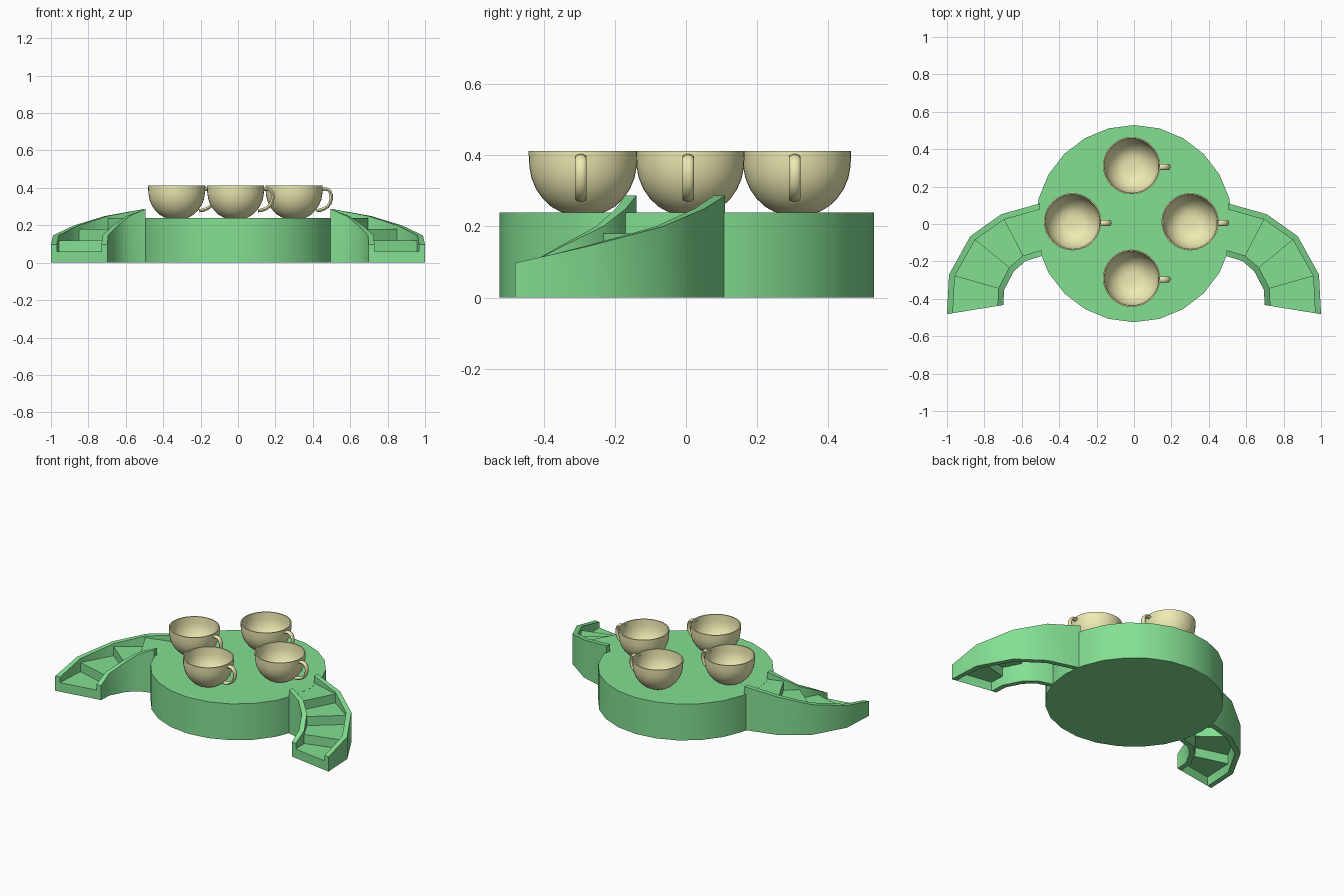
import bpy, bmesh, math
from mathutils import Vector

if "Cube" in bpy.data.objects:
    bpy.data.objects.remove(bpy.data.objects["Cube"])


def material(name, color):
    m = bpy.data.materials.new(name)
    m.diffuse_color = (*color, 1)
    m.use_nodes = True
    m.node_tree.nodes["Principled BSDF"].inputs["Base Color"].default_value = m.diffuse_color
    return m


GREEN = material("green", (0.23, 0.74, 0.29))
CREAM = material("cream", (0.86, 0.83, 0.45))


def finish(bm, name, mat, angle=30):
    bmesh.ops.recalc_face_normals(bm, faces=bm.faces)
    me = bpy.data.meshes.new(name)
    bm.to_mesh(me)
    bm.free()
    ob = bpy.data.objects.new(name, me)
    bpy.context.collection.objects.link(ob)
    me.materials.append(mat)
    bpy.ops.object.select_all(action='DESELECT')
    ob.select_set(True)
    bpy.context.view_layer.objects.active = ob
    bpy.ops.object.shade_smooth_by_angle(angle=math.radians(angle))
    return ob


def loft(bm, rings, closed_ring=True, caps=True):
    vs = [[bm.verts.new(p) for p in r] for r in rings]
    n = len(vs[0])
    for a, b in zip(vs, vs[1:]):
        for i in range(n if closed_ring else n - 1):
            j = (i + 1) % n
            bm.faces.new((a[i], a[j], b[j], b[i]))
    if caps:
        bm.faces.new(vs[0])
        bm.faces.new(vs[-1])


# Round platform
bm = bmesh.new()
bmesh.ops.create_cone(bm, cap_ends=True, segments=24, radius1=0.527, radius2=0.527, depth=0.24)
bmesh.ops.translate(bm, verts=bm.verts, vec=(0, 0.002, 0.12))
finish(bm, "platform", GREEN)

# Curved stairs: plan stations from the foot up to the platform
OUTER = [(1, -0.482), (0.989, -0.27), (0.875, -0.065), (0.71, 0.052), (0.503, 0.11)]
INNER = [(0.698, -0.433), (0.695, -0.353), (0.643, -0.253), (0.58, -0.198), (0.495, -0.172)]
RAIL = [0.097, 0.146, 0.2, 0.25, 0.287]
THICK = 0.032


def stairs(side, sx):
    out = [Vector((sx * x, y, 0)) for x, y in OUTER]
    inn = [Vector((sx * x, y, 0)) for x, y in INNER]
    step_out, step_in = [], []
    # Side walls with sloping tops
    for label, a, b, keep in (("outer", out, inn, step_out), ("inner", inn, out, step_in)):
        bm = bmesh.new()
        rings = []
        for p, q, h in zip(a, b, RAIL):
            e = p + (q - p).normalized() * THICK
            keep.append(e)
            up = Vector((0, 0, h))
            rings.append([p, e, e + up, p + up])
        loft(bm, rings)
        finish(bm, f"{side}_stair_{label}_wall", GREEN)
    # Treads and risers, open underneath
    bm = bmesh.new()
    rows = []
    for i in range(4):
        z0, z1 = 0.06 * i, 0.06 * (i + 1) - (0.0008 if i == 3 else 0)
        for k, z in ((i, z0), (i, z1)) if i == 0 else ((i, z1),):
            rows.append([step_out[k] + Vector((0, 0, z)), step_in[k] + Vector((0, 0, z))])
        rows.append([step_out[i + 1] + Vector((0, 0, z1)), step_in[i + 1] + Vector((0, 0, z1))])
    loft(bm, rows, closed_ring=False, caps=False)
    ob = finish(bm, f"{side}_stair_steps", GREEN)
    # Treads must face upward
    if sum(f.normal.z for f in ob.data.polygons) < 0:
        ob.data.flip_normals()


stairs("right", 1)
stairs("left", -1)

# Cup bowl profile: outside up, over the rim, inside down
CUP = [(0.045, 0.236), (0.065, 0.242), (0.09, 0.256), (0.113, 0.278), (0.132, 0.305),
       (0.145, 0.336), (0.151, 0.368), (0.153, 0.405), (0.153, 0.413), (0.146, 0.413),
       (0.144, 0.37), (0.138, 0.338), (0.125, 0.309), (0.107, 0.284), (0.085, 0.264),
       (0.06, 0.251), (0.03, 0.247)]
# Handle centre line, x and z
HANDLE = [(0.143, 0.39), (0.163, 0.395), (0.18, 0.392), (0.192, 0.38), (0.199, 0.362),
          (0.199, 0.342), (0.193, 0.32), (0.18, 0.301), (0.16, 0.288), (0.14, 0.281), (0.12, 0.278)]


def cup(name, cx, cy):
    c = Vector((cx, cy, 0))
    bm = bmesh.new()
    seg = 40
    loft(bm, [[c + Vector((r * math.cos(math.tau * i / seg), r * math.sin(math.tau * i / seg), z))
               for i in range(seg)] for r, z in CUP])
    finish(bm, name + "_bowl", CREAM, 40)
    bm = bmesh.new()
    pts = [Vector((x, -0.006, z)) for x, z in HANDLE]
    rings = []
    for i, p in enumerate(pts):
        t = (pts[min(i + 1, len(pts) - 1)] - pts[max(i - 1, 0)]).normalized()
        n = Vector((t.z, 0, -t.x))
        rings.append([c + p + n * 0.009 * math.cos(math.tau * k / 12)
                      + Vector((0, 0.016 * math.sin(math.tau * k / 12), 0)) for k in range(12)])
    loft(bm, rings)
    finish(bm, name + "_handle", CREAM, 50)


for name, x, y in (("back_cup", -0.013, 0.312), ("front_cup", -0.013, -0.29),
                   ("left_cup", -0.328, 0.012), ("right_cup", 0.3, 0.012)):
    cup(name, x, y)
